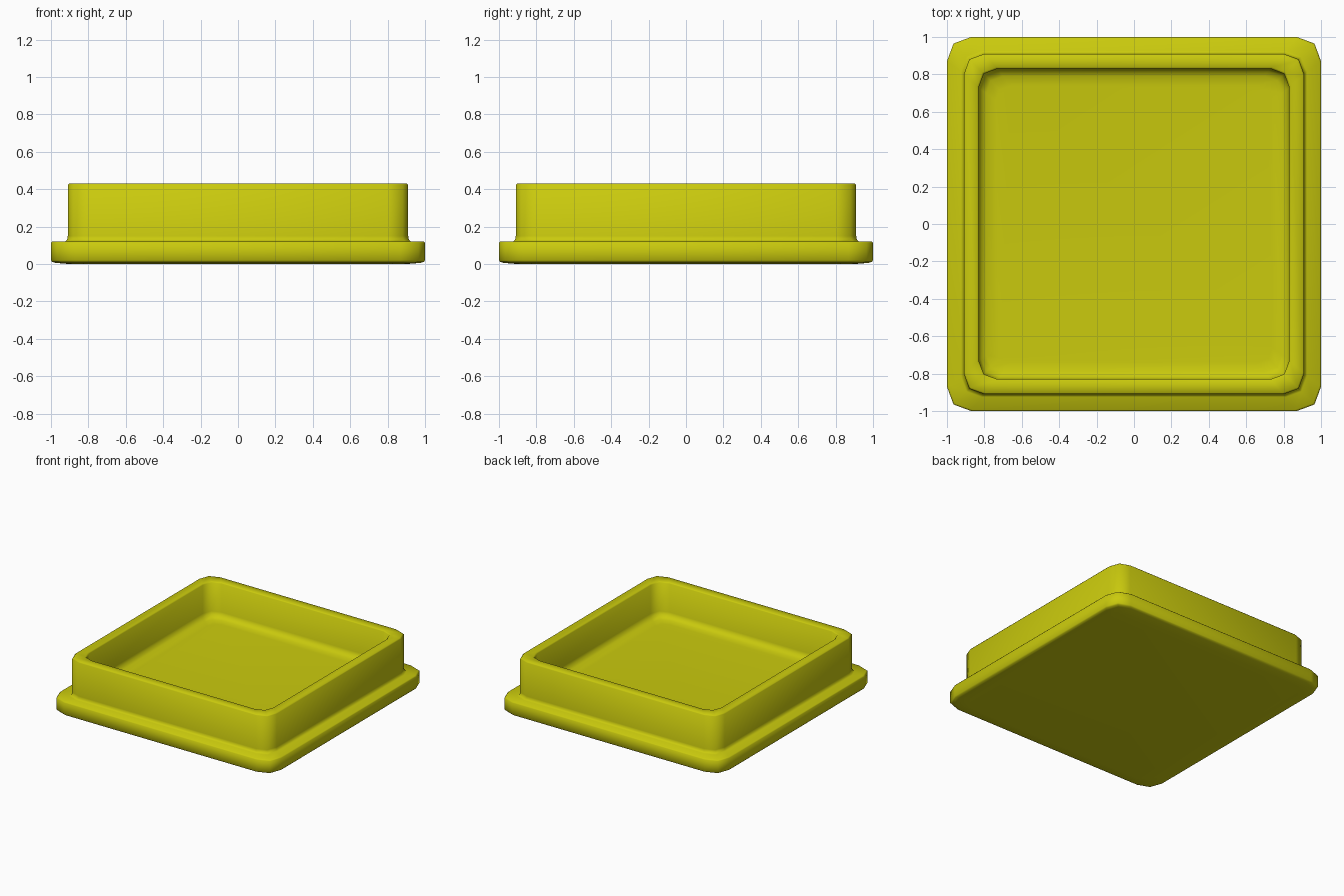
import bpy
import bmesh

cube = bpy.data.objects.get("Cube")
if cube:
    bpy.data.objects.remove(cube, do_unlink=True)

yellow = bpy.data.materials.new("yellow")
yellow.use_nodes = True
color = (0.59, 0.59, 0.004, 1)
yellow.diffuse_color = color
yellow.node_tree.nodes["Principled BSDF"].inputs["Base Color"].default_value = color


def corner_ring(bm, half, cut, z):
    """Square loop whose corners are rounded with two segments."""
    mid = half - cut * 0.27
    quarter = [(half, half - cut), (mid, mid), (half - cut, half)]
    ring = []
    for _ in range(4):
        ring += [bm.verts.new((x, y, z)) for x, y in quarter]
        quarter = [(-y, x) for x, y in quarter]
    return ring


# Tray section from the underside, over the flange and rim, to the floor:
# half width, corner cut, height
profile = [
    (0.90, 0.11, 0.0), (0.975, 0.13, 0.006), (0.993, 0.13, 0.011), (1.0, 0.13, 0.02),
    (1.0, 0.13, 0.112), (0.993, 0.13, 0.12),
    (0.925, 0.11, 0.12), (0.913, 0.11, 0.132),
    (0.91, 0.11, 0.15), (0.91, 0.11, 0.422), (0.903, 0.11, 0.43),
    (0.838, 0.10, 0.43), (0.83, 0.10, 0.422),
    (0.83, 0.10, 0.19), (0.818, 0.10, 0.16), (0.79, 0.09, 0.145), (0.74, 0.08, 0.14),
]

bm = bmesh.new()
rings = [corner_ring(bm, *row) for row in profile]
for low, high in zip(rings, rings[1:]):
    for i in range(len(low)):
        j = (i + 1) % len(low)
        bm.faces.new((low[i], low[j], high[j], high[i]))
bm.faces.new(rings[0][::-1])   # underside
bm.faces.new(rings[-1])        # floor
bmesh.ops.recalc_face_normals(bm, faces=bm.faces)
mesh = bpy.data.meshes.new("square_tray")
bm.to_mesh(mesh)
bm.free()

mesh.materials.append(yellow)
tray = bpy.data.objects.new("square_tray", mesh)
bpy.context.collection.objects.link(tray)
bpy.context.view_layer.objects.active = tray
tray.select_set(True)
bpy.ops.object.shade_smooth_by_angle(angle=1.0)
